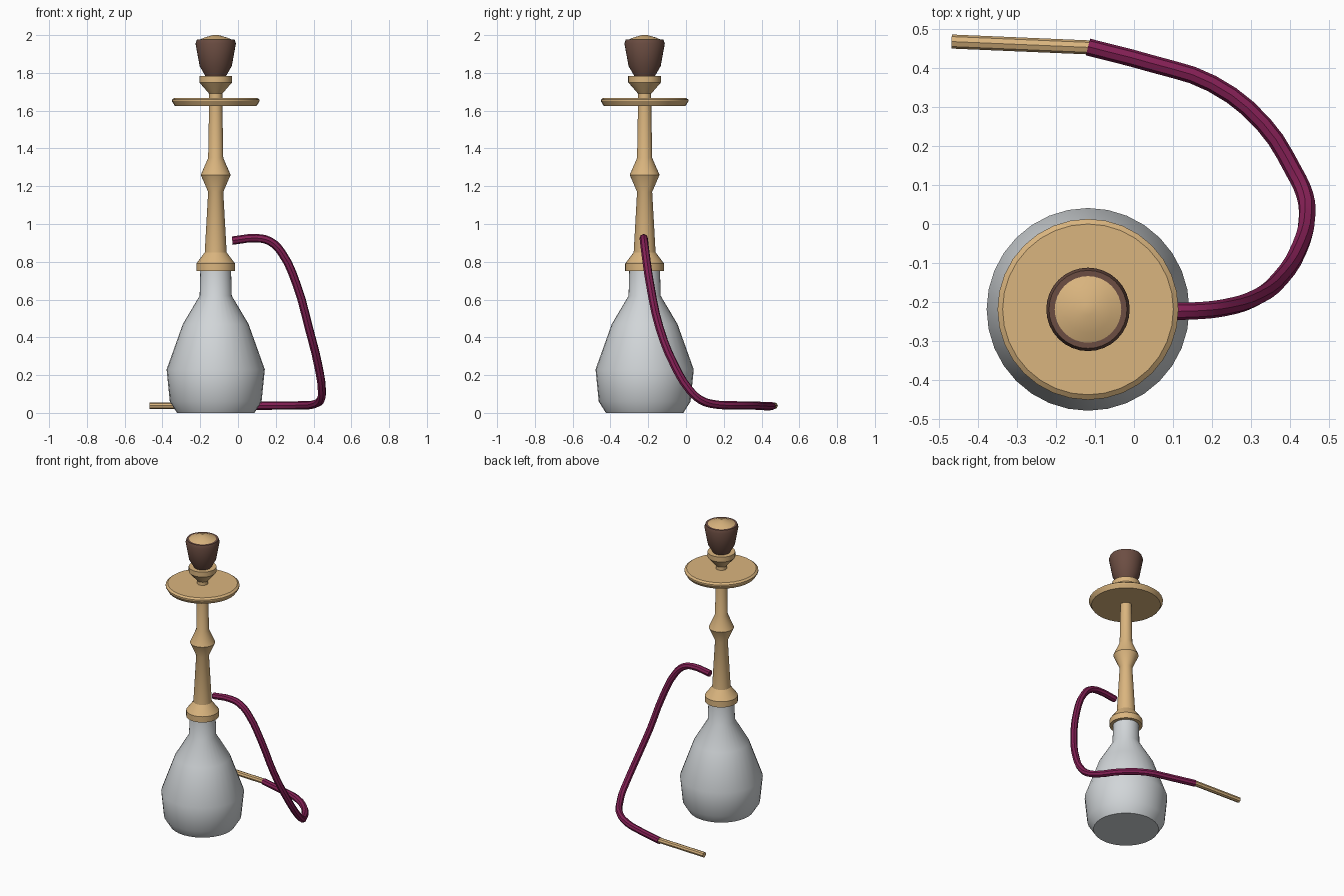
import bpy, bmesh, math
from mathutils import Vector

if "Cube" in bpy.data.objects:
    bpy.data.objects.remove(bpy.data.objects["Cube"], do_unlink=True)

AXIS = Vector((-0.118, -0.219, 0))


def material(name, colour):
    m = bpy.data.materials.new(name)
    m.use_nodes = True
    m.diffuse_color = (*colour, 1)
    m.node_tree.nodes["Principled BSDF"].inputs["Base Color"].default_value = (*colour, 1)
    return m


BRASS = material("warm brass", (0.70, 0.46, 0.21))
GLASS = material("pale grey glass", (0.64, 0.67, 0.69))
CLAY = material("dark brown clay", (0.15, 0.075, 0.055))
HOSE = material("plum hose", (0.23, 0.014, 0.09))


def finish(obj, mat, angle=30):
    obj.data.materials.clear()
    obj.data.materials.append(mat)
    bpy.ops.object.select_all(action='DESELECT')
    obj.select_set(True)
    bpy.context.view_layer.objects.active = obj
    bpy.ops.object.shade_smooth_by_angle(angle=math.radians(angle))
    return obj


def lathe(name, profile, mat, sides=32, angle=30):
    """Closed turned part from (radius, height) pairs, bottom to top."""
    bm = bmesh.new()
    rings = []
    for r, z in profile:
        rings.append([bm.verts.new((r * math.cos(2 * math.pi * i / sides),
                                    r * math.sin(2 * math.pi * i / sides), z))
                      for i in range(sides)])
    for low, high in zip(rings, rings[1:]):
        for i in range(sides):
            j = (i + 1) % sides
            bm.faces.new((low[i], low[j], high[j], high[i]))
    bm.faces.new(rings[0][::-1])
    bm.faces.new(rings[-1])
    mesh = bpy.data.meshes.new(name)
    bm.to_mesh(mesh)
    bm.free()
    obj = bpy.data.objects.new(name, mesh)
    bpy.context.collection.objects.link(obj)
    obj.location = AXIS
    return finish(obj, mat, angle)


def tube(name, points, radius, mat, resolution):
    """Eight-sided tube swept along a smooth path."""
    curve = bpy.data.curves.new(name + "_path", 'CURVE')
    curve.dimensions = '3D'
    curve.bevel_depth = radius
    curve.bevel_resolution = 2
    curve.use_fill_caps = True
    curve.resolution_u = resolution
    spline = curve.splines.new('BEZIER')
    spline.bezier_points.add(len(points) - 1)
    for bp, p in zip(spline.bezier_points, points):
        bp.co = p
        bp.handle_left_type = bp.handle_right_type = 'AUTO'
    path = bpy.data.objects.new(name + "_path", curve)
    bpy.context.collection.objects.link(path)
    bpy.context.view_layer.update()
    graph = bpy.context.evaluated_depsgraph_get()
    mesh = bpy.data.meshes.new_from_object(path.evaluated_get(graph))
    bpy.data.objects.remove(path, do_unlink=True)
    obj = bpy.data.objects.new(name, mesh)
    bpy.context.collection.objects.link(obj)
    return finish(obj, mat)


# Glass base with neck
lathe("glass_base", [(0.205, 0), (0.243, 0.06), (0.26, 0.23), (0.174, 0.47),
                     (0.085, 0.62), (0.081, 0.77)], GLASS)

# Turned stem: collar, taper, knuckle and upper tube
lathe("stem", [(0.103, 0.75), (0.103, 0.79), (0.058, 0.85), (0.04, 1.17),
               (0.079, 1.26), (0.04, 1.35), (0.035, 1.64), (0.035, 1.70)], BRASS)

# Ash tray and bowl seat
lathe("tray", [(0.217, 1.626), (0.232, 1.65), (0.232, 1.658), (0.219, 1.668)], BRASS)
lathe("bowl_seat", [(0.035, 1.69), (0.087, 1.75), (0.087, 1.784)], BRASS)

# Clay bowl with its domed cover
lathe("bowl", [(0.05, 1.775), (0.085, 1.836), (0.107, 1.955), (0.100, 1.976)], CLAY)
lathe("bowl_cover", [(0.09, 1.974), (0.06, 1.987), (0.015, 2.0)], BRASS)

# Hose curling down to the floor and round the back
tube("hose", [(-0.03, -0.222, 0.912), (0.10, -0.224, 0.925), (0.17, -0.222, 0.908),
              (0.23, -0.215, 0.85), (0.31, -0.19, 0.68), (0.375, -0.14, 0.45),
              (0.425, -0.06, 0.25), (0.444, 0.02, 0.12), (0.438, 0.075, 0.07),
              (0.41, 0.135, 0.048), (0.333, 0.255, 0.04), (0.20, 0.36, 0.039),
              (0.05, 0.41, 0.036), (-0.118, 0.454, 0.036)], 0.022, HOSE, 3)

# Mouthpiece
tube("mouthpiece", [(-0.115, 0.453, 0.038), (-0.468, 0.468, 0.038)], 0.018, BRASS, 1)
